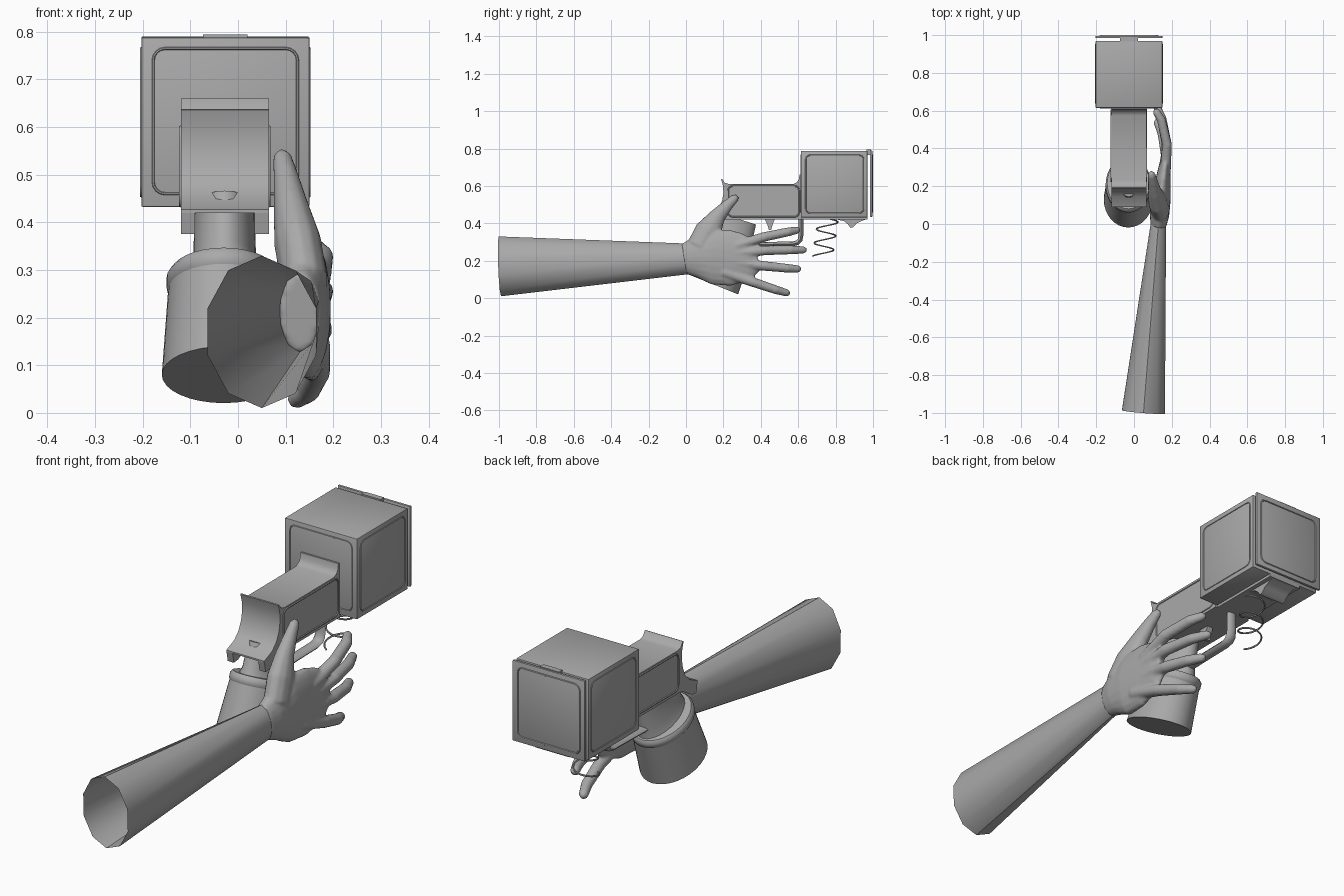
import bpy, bmesh, math
from mathutils import Vector

grey = bpy.data.materials.new("plain_grey")
grey.diffuse_color = (0.4, 0.4, 0.4, 1)


def finish(name, bm, angle=40):
    bmesh.ops.recalc_face_normals(bm, faces=bm.faces)
    me = bpy.data.meshes.new(name)
    bm.to_mesh(me)
    bm.free()
    me.materials.append(grey)
    me.shade_smooth()
    me.set_sharp_from_angle(angle=math.radians(angle))
    ob = bpy.data.objects.new(name, me)
    bpy.context.collection.objects.link(ob)
    return ob


def sweep(bm, pts, radii, n=12, ref=(1, 0, 0), closed=False, caps=True):
    """Elliptical tube; each radius is a pair: across the path, along ref."""
    pts, ref, m = [Vector(p) for p in pts], Vector(ref), len(pts)
    rings = []
    for i, p in enumerate(pts):
        a = pts[(i - 1) % m] if closed else pts[max(i - 1, 0)]
        b = pts[(i + 1) % m] if closed else pts[min(i + 1, m - 1)]
        t = (b - a).normalized()
        u = t.cross(ref).normalized()
        v = u.cross(t)
        ru, rv = radii[i] if isinstance(radii, list) else (radii, radii)
        rings.append([bm.verts.new(p + u * ru * math.cos(k * math.tau / n)
                                   + v * rv * math.sin(k * math.tau / n)) for k in range(n)])
    for i in range(m if closed else m - 1):
        r, s = rings[i], rings[(i + 1) % m]
        for k in range(n):
            bm.faces.new((r[k], r[(k + 1) % n], s[(k + 1) % n], s[k]))
    if caps and not closed:
        bm.faces.new(rings[0])
        bm.faces.new(rings[-1])


def tube(name, pts, radii, angle=40, **kw):
    bm = bmesh.new()
    sweep(bm, pts, radii, **kw)
    return finish(name, bm, angle)


def box(name, lo, hi, bevel=0.0):
    bm = bmesh.new()
    bmesh.ops.create_cube(bm, size=1)
    for v in bm.verts:
        v.co = [l + (h - l) * (c + 0.5) for l, h, c in zip(lo, hi, v.co)]
    if bevel:
        bmesh.ops.bevel(bm, geom=bm.edges[:], offset=bevel, segments=2, affect='EDGES', profile=0.5)
    return finish(name, bm)


def extrude_x(name, profile, x0, x1):
    """Side profile given as (y, z) points, extruded across x."""
    bm = bmesh.new()
    f = bm.faces.new([bm.verts.new((x0, y, z)) for y, z in profile])
    new = bmesh.ops.extrude_face_region(bm, geom=[f])["geom"]
    bmesh.ops.translate(bm, vec=(x1 - x0, 0, 0),
                        verts=[g for g in new if isinstance(g, bmesh.types.BMVert)])
    return finish(name, bm)


def trim(name, axis, at, a0, a1, z0, z1, r=0.025, w=0.004):
    """Thin rounded rectangular bead on a face perpendicular to the axis."""
    pts = []
    corners = ((a1 - r, z1 - r), (a0 + r, z1 - r), (a0 + r, z0 + r), (a1 - r, z0 + r))
    for q, (a, z) in enumerate(corners):
        for k in range(5):
            t = (q + k / 4) * math.pi / 2
            a_, z_ = a + r * math.cos(t), z + r * math.sin(t)
            pts.append((at, a_, z_) if axis == 'x' else (a_, at, z_))
    tube(name, pts, w, n=6, closed=True, ref=(1, 0, 0) if axis == 'x' else (0, 1, 0))


# Forearm: open tapered sleeve
tube("forearm", [(0.05, -0.995, 0.17), (0.13, 0.01, 0.21)],
     [(0.16, 0.12), (0.082, 0.042)], n=10, caps=False)

# Hand: palm, thumb and fingers fused into one skin
bm = bmesh.new()
sweep(bm, [(0.13, -0.01, 0.21), (0.135, 0.05, 0.22), (0.145, 0.14, 0.22), (0.155, 0.24, 0.215),
           (0.165, 0.33, 0.22), (0.165, 0.375, 0.235)],
      [(0.082, 0.042), (0.11, 0.052), (0.148, 0.05), (0.15, 0.04), (0.125, 0.028), (0.085, 0.02)], n=20)
sweep(bm, [(0.14, 0.07, 0.27), (0.125, 0.12, 0.36), (0.11, 0.17, 0.44), (0.1, 0.225, 0.50),
           (0.093, 0.262, 0.535), (0.09, 0.275, 0.547)],
      [(0.07, 0.05), (0.072, 0.05), (0.044, 0.036), (0.03, 0.026), (0.023, 0.02), (0.01, 0.01)])
fingers = [
    [(0.165, 0.27, 0.28), (0.175, 0.42, 0.328), (0.145, 0.55, 0.355), (0.118, 0.595, 0.364), (0.113, 0.61, 0.368)],
    [(0.165, 0.27, 0.24), (0.175, 0.42, 0.255), (0.148, 0.56, 0.258), (0.118, 0.63, 0.258), (0.112, 0.645, 0.258)],
    [(0.165, 0.27, 0.19), (0.172, 0.42, 0.172), (0.148, 0.54, 0.16), (0.122, 0.6, 0.156), (0.117, 0.615, 0.155)],
    [(0.165, 0.2, 0.14), (0.168, 0.36, 0.085), (0.148, 0.48, 0.045), (0.122, 0.54, 0.028), (0.117, 0.555, 0.024)],
]
for path in fingers:
    sweep(bm, path, [(r, r) for r in (0.03, 0.026, 0.024, 0.02, 0.01)])
hand = finish("hand", bm, 180)
mod = hand.modifiers.new("fuse", 'REMESH')
mod.mode, mod.voxel_size, mod.use_smooth_shade = 'VOXEL', 0.007, True
mod = hand.modifiers.new("soften", 'SMOOTH')
mod.factor, mod.iterations = 0.5, 4

# Grip: slanted flared handle, collar and neck
tube("grip", [(-0.03, 0.13, 0.08), (-0.03, 0.21, 0.28)], [(0.16, 0.13), (0.148, 0.115)], n=32)
tube("grip_collar", [(-0.03, 0.199, 0.253), (-0.03, 0.203, 0.263), (-0.03, 0.211, 0.283), (-0.03, 0.215, 0.293)],
     [(0.145, 0.112), (0.154, 0.12), (0.154, 0.12), (0.145, 0.112)], n=32)
tube("grip_neck", [(-0.028, 0.21, 0.28), (-0.028, 0.225, 0.32), (-0.028, 0.26, 0.43)],
     [(0.14, 0.085), (0.13, 0.066), (0.12, 0.063)], n=24)

# Receiver: curved tail at the rear, flared lip against the box
X0, X1 = -0.12, 0.065
extrude_x("receiver", [(0.09, 0.42), (0.62, 0.42), (0.62, 0.66), (0.607, 0.66), (0.603, 0.635),
                       (0.593, 0.62), (0.575, 0.611), (0.23, 0.61), (0.207, 0.617), (0.193, 0.638),
                       (0.188, 0.636), (0.198, 0.6), (0.2, 0.56), (0.193, 0.52), (0.175, 0.48),
                       (0.145, 0.45), (0.09, 0.427)], X0, X1)
for side, x, xe in (("left", X0, X0 + 0.03), ("right", X1 - 0.03, X1)):
    extrude_x(side + "_tail_tab", [(0.09, 0.425), (0.1, 0.375), (0.13, 0.378), (0.2, 0.42)], x, xe)
    trim(side + "_receiver_trim", 'x', X0 if side == "left" else X1, 0.225, 0.605, 0.435, 0.6)

# Large box with panel trims, front plate and hinge strip
BX0, BX1 = -0.203, 0.15
box("large_box", (BX0, 0.615, 0.432), (BX1, 0.97, 0.788), 0.004)
for side, x in (("left", BX0), ("right", BX1)):
    trim(side + "_box_trim", 'x', x, 0.64, 0.95, 0.455, 0.765, w=0.003)
trim("rear_box_trim", 'y', 0.615, BX0 + 0.025, BX1 - 0.025, 0.46, 0.765, w=0.003)
box("front_plate", (BX0, 0.984, 0.435), (BX1, 0.996, 0.79), 0.003)
trim("front_plate_trim", 'y', 0.996, BX0 + 0.025, BX1 - 0.025, 0.46, 0.765)
box("hinge_strip", (-0.073, 0.965, 0.765), (0.02, 0.99, 0.794))

# Underside rail and hooked lug
box("under_rail", (-0.11, 0.6, 0.42), (0.055, 0.97, 0.434))
extrude_x("front_lug", [(0.8, 0.422), (0.845, 0.412), (0.865, 0.395), (0.88, 0.376), (0.895, 0.38),
                        (0.912, 0.4), (0.935, 0.411), (0.965, 0.422)], -0.09, 0.035)

# Trigger guard and trigger
tube("trigger_guard", [(-0.028, 0.615, 0.43), (-0.028, 0.615, 0.34), (-0.028, 0.61, 0.312), (-0.028, 0.595, 0.296),
                       (-0.028, 0.57, 0.29), (-0.028, 0.45, 0.288), (-0.028, 0.33, 0.285)],
     [(0.013, 0.025)] * 7, n=8)
extrude_x("trigger", [(0.42, 0.425), (0.475, 0.425), (0.462, 0.39), (0.455, 0.365), (0.443, 0.365), (0.436, 0.39)],
          -0.043, -0.013)

# Dangling coiled wire
wire = []
for i in range(61):
    t = i / 60
    a = t * 2.7 * math.tau
    wire.append((-0.028 + 0.05 * math.cos(a), 0.76 + 0.055 * math.sin(a) - 0.03 * t, 0.425 - 0.2 * t))
tube("coiled_wire", wire, 0.004, n=6, ref=(0, 0, 1))
